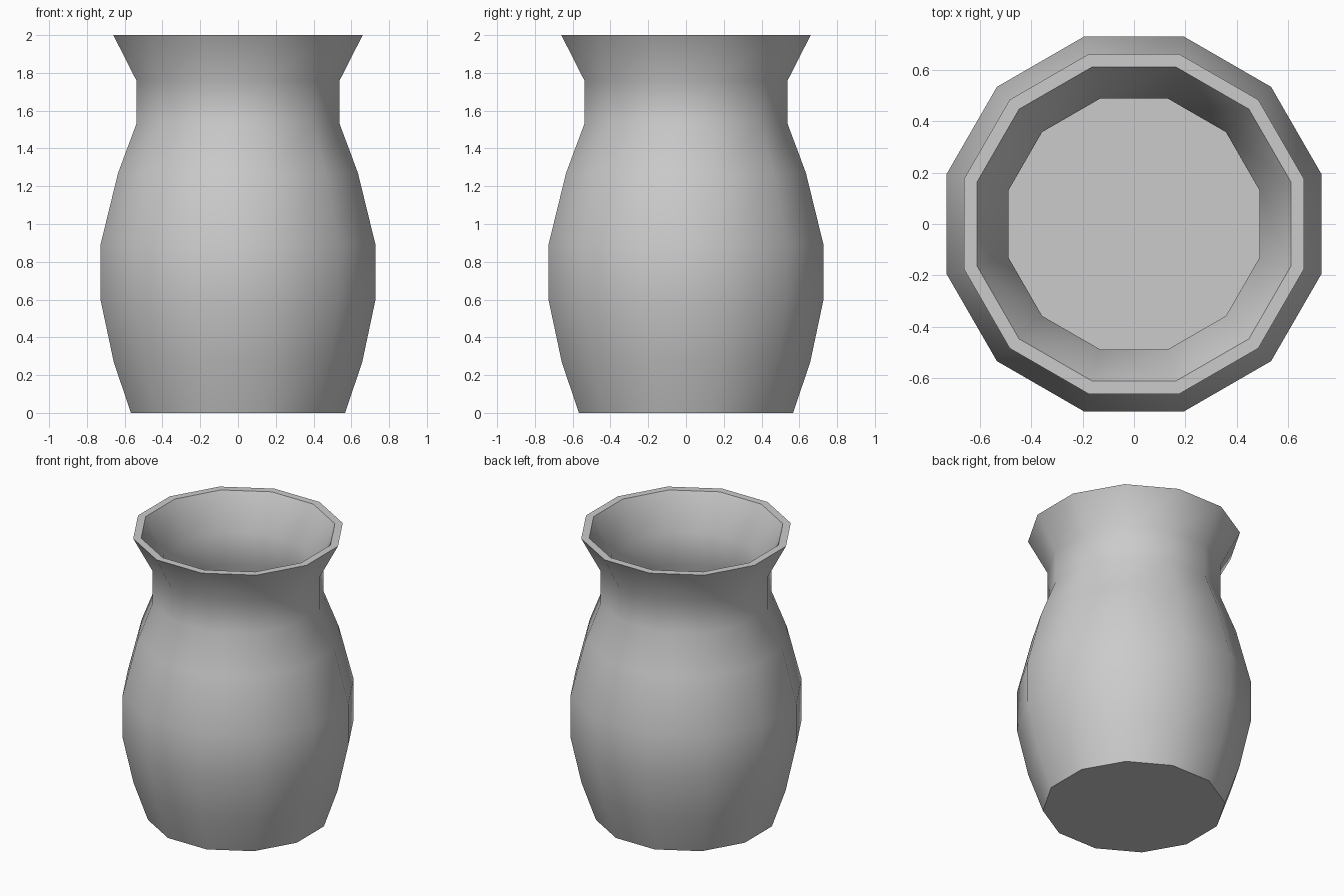
import bpy, bmesh, math

if "Cube" in bpy.data.objects:
    bpy.data.objects.remove(bpy.data.objects["Cube"])

SIDES = 12
WALL = 0.05

# Outer profile: (half width, height), measured at the ring corners nearest the x axis
outer = [(0.567, 0), (0.658, 0.27), (0.728, 0.60), (0.728, 0.89),
         (0.635, 1.27), (0.538, 1.53), (0.538, 1.76), (0.66, 2.0)]
# Inner profile runs back down to the floor inside
inner = [(r - WALL, max(z, WALL)) for r, z in reversed(outer)]

bm = bmesh.new()


def ring(half_width, z):
    radius = half_width / math.cos(math.pi / SIDES)
    angles = [2 * math.pi * (i + 0.5) / SIDES for i in range(SIDES)]
    return [bm.verts.new((radius * math.cos(a), radius * math.sin(a), z)) for a in angles]


# Walls and rim
rings = [ring(r, z) for r, z in outer + inner]
for low, high in zip(rings, rings[1:]):
    for i in range(SIDES):
        j = (i + 1) % SIDES
        bm.faces.new((low[i], low[j], high[j], high[i]))

# Underside and inner floor
bm.faces.new(list(reversed(rings[0])))
bm.faces.new(rings[-1])
bmesh.ops.recalc_face_normals(bm, faces=bm.faces)

mesh = bpy.data.meshes.new("vase")
bm.to_mesh(mesh)
bm.free()
vase = bpy.data.objects.new("vase", mesh)
bpy.context.collection.objects.link(vase)

# Smooth walls with crisp rim and base
bpy.context.view_layer.objects.active = vase
vase.select_set(True)
bpy.ops.object.shade_smooth_by_angle(angle=math.radians(45))
